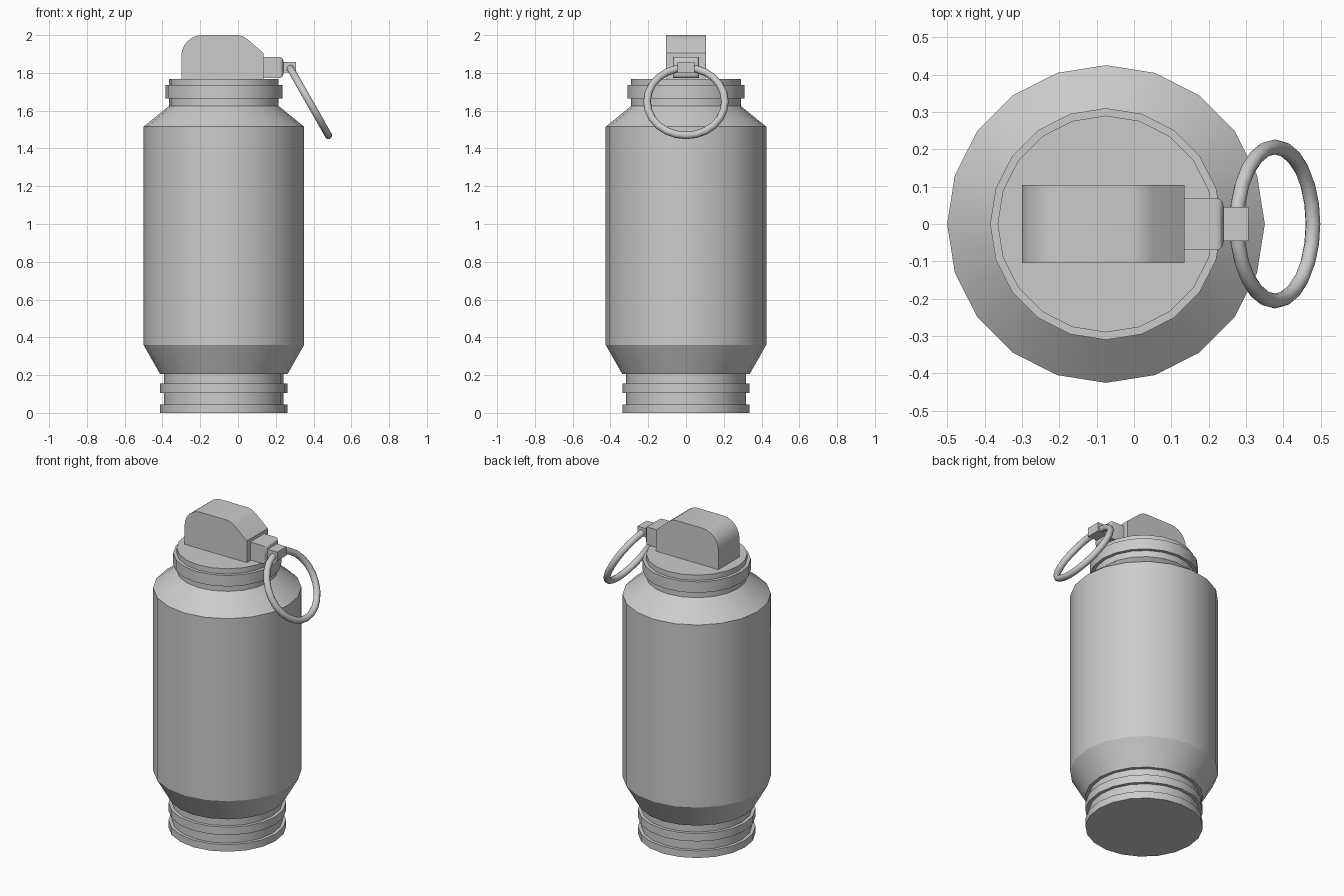
import bpy, bmesh, math
from mathutils import Matrix, Vector

cube = bpy.data.objects.get("Cube")
if cube:
    bpy.data.objects.remove(cube, do_unlink=True)

grey = bpy.data.materials.new("plain grey")
grey.use_nodes = True
grey.diffuse_color = (0.6, 0.6, 0.6, 1)
grey.node_tree.nodes["Principled BSDF"].inputs["Base Color"].default_value = (0.6, 0.6, 0.6, 1)

AXIS_X = -0.075


def finish(bm, name, angle):
    """Turn a bmesh into a shaded, coloured object."""
    bmesh.ops.recalc_face_normals(bm, faces=bm.faces)
    mesh = bpy.data.meshes.new(name)
    bm.to_mesh(mesh)
    bm.free()
    mesh.materials.append(grey)
    obj = bpy.data.objects.new(name, mesh)
    bpy.context.collection.objects.link(obj)
    bpy.ops.object.select_all(action="DESELECT")
    obj.select_set(True)
    bpy.context.view_layer.objects.active = obj
    bpy.ops.object.shade_smooth_by_angle(angle=math.radians(angle))
    return obj


def lathe(name, profile, sides=20):
    """Closed solid of revolution from (radius, height) pairs."""
    bm = bmesh.new()
    rings = []
    for r, z in profile:
        rings.append([bm.verts.new((AXIS_X + r * math.cos(math.tau * i / sides),
                                    r * math.sin(math.tau * i / sides), z))
                      for i in range(sides)])
    for low, high in zip(rings, rings[1:]):
        for i in range(sides):
            j = (i + 1) % sides
            bm.faces.new((low[i], low[j], high[j], high[i]))
    bm.faces.new(rings[0])
    bm.faces.new(rings[-1])
    return finish(bm, name, 25)


def block(name, x, y, z, bevel=0.0):
    """Box between x and z limits, with the far (+x) end rounded."""
    bm = bmesh.new()
    bmesh.ops.create_cube(bm, size=1)
    bmesh.ops.scale(bm, vec=(x[1] - x[0], 2 * y, z[1] - z[0]), verts=bm.verts)
    bmesh.ops.translate(bm, vec=(sum(x) / 2, 0, sum(z) / 2), verts=bm.verts)
    if bevel:
        end = [e for e in bm.edges if all(v.co.x > x[1] - 0.001 for v in e.verts)]
        bmesh.ops.bevel(bm, geom=end, offset=bevel, segments=3, profile=0.5, affect="EDGES")
    return finish(bm, name, 35)


# Canister: ridged foot, tapered base, barrel, shoulder and collared neck
FOOT, RIDGE, BARREL, NECK, COLLAR = 0.317, 0.337, 0.425, 0.29, 0.31
lathe("canister_body", [
    (RIDGE, 0), (RIDGE, 0.045), (FOOT, 0.045), (FOOT, 0.105),
    (RIDGE, 0.105), (RIDGE, 0.155), (FOOT, 0.155), (FOOT, 0.205),
    (RIDGE, 0.205), (BARREL, 0.36), (BARREL, 1.515), (NECK, 1.625),
    (NECK, 1.665), (COLLAR, 1.665), (COLLAR, 1.735), (NECK, 1.735), (NECK, 1.768)])

# Cap: rounded side outline extruded across y
outline = [(-0.3, 1.766)]
for i in range(7):
    a = math.pi - i * math.pi / 12
    outline.append((-0.19 + 0.11 * math.cos(a), 1.89 + 0.11 * math.sin(a)))
outline += [(0.0, 2.0), (0.025, 1.994), (0.05, 1.978), (0.135, 1.905), (0.135, 1.766)]
bm = bmesh.new()
face = bm.faces.new([bm.verts.new((x, -0.105, z)) for x, z in outline])
extruded = bmesh.ops.extrude_face_region(bm, geom=[face])["geom"]
bmesh.ops.translate(bm, vec=(0, 0.21, 0),
                    verts=[g for g in extruded if isinstance(g, bmesh.types.BMVert)])
finish(bm, "cap", 30)

# Tab and the small clip that carries the ring
block("tab", (0.13, 0.24), 0.07, (1.772, 1.885), 0.022)
block("ring_clip", (0.235, 0.307), 0.046, (1.802, 1.858))

# Pull ring, hanging outwards
MAJOR, MINOR, STEPS, SIDES = 0.206, 0.02, 24, 10
down = Vector((0.495, 0, -0.869))
across = Vector((0, 1, 0))
normal = down.cross(across)
centre = Vector((0.377, 0, 1.648))
bm = bmesh.new()
loops = []
for i in range(STEPS):
    a = math.tau * i / STEPS
    out = down * math.cos(a) + across * math.sin(a)
    loops.append([bm.verts.new(centre + out * (MAJOR + MINOR * math.cos(math.tau * k / SIDES))
                               + normal * MINOR * math.sin(math.tau * k / SIDES))
                  for k in range(SIDES)])
for i in range(STEPS):
    here, after = loops[i], loops[(i + 1) % STEPS]
    for k in range(SIDES):
        n = (k + 1) % SIDES
        bm.faces.new((here[k], after[k], after[n], here[n]))
finish(bm, "pull_ring", 45)
